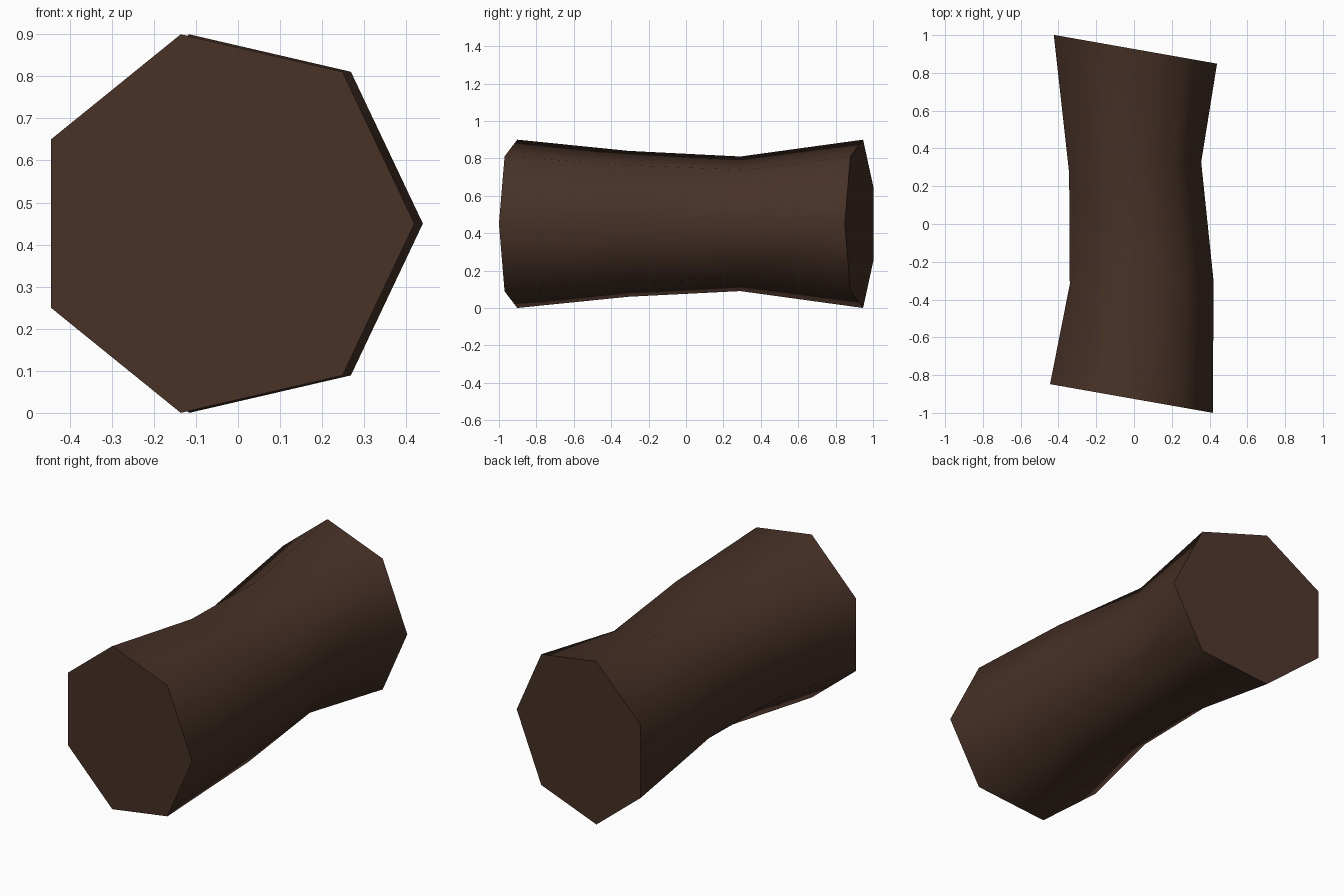
import bpy, bmesh, math

if "Cube" in bpy.data.objects:
    bpy.data.objects.remove(bpy.data.objects["Cube"])

# One bark colour for the whole log
bark = bpy.data.materials.new("dark_brown_bark")
bark.diffuse_color = (0.063, 0.031, 0.020, 1)
bark.use_nodes = True
bark.node_tree.nodes["Principled BSDF"].inputs["Base Color"].default_value = bark.diffuse_color

SIDES = 7
# Rings along the log: centre x, centre y, radius, tilt about z (degrees)
RINGS = [(-0.035, -0.92, 0.4615, -10.0),
         (0.02, -0.304, 0.40, 2.5),
         (-0.012, 0.297, 0.369, 4.8),
         (-0.015, 0.929, 0.4615, -10.0)]

bm = bmesh.new()
rings = []
for cx, cy, r, tilt in RINGS:
    t = math.radians(tilt)
    ring = []
    for i in range(SIDES):
        a = 2 * math.pi * i / SIDES
        u = r * math.cos(a)
        ring.append(bm.verts.new((cx + u * math.cos(t), cy + u * math.sin(t),
                                  0.45 + r * math.sin(a))))
    rings.append(ring)

# Smooth bark between rings
for a, b in zip(rings, rings[1:]):
    for i in range(SIDES):
        j = (i + 1) % SIDES
        bm.faces.new((a[i], a[j], b[j], b[i])).smooth = True

# Flat sawn ends with crisp rims
for ring in (rings[0], rings[-1]):
    cap = bm.faces.new(ring)
    for e in cap.edges:
        e.smooth = False
bmesh.ops.recalc_face_normals(bm, faces=bm.faces)

mesh = bpy.data.meshes.new("log")
bm.to_mesh(mesh)
bm.free()
mesh.materials.append(bark)
bpy.context.collection.objects.link(bpy.data.objects.new("log", mesh))
